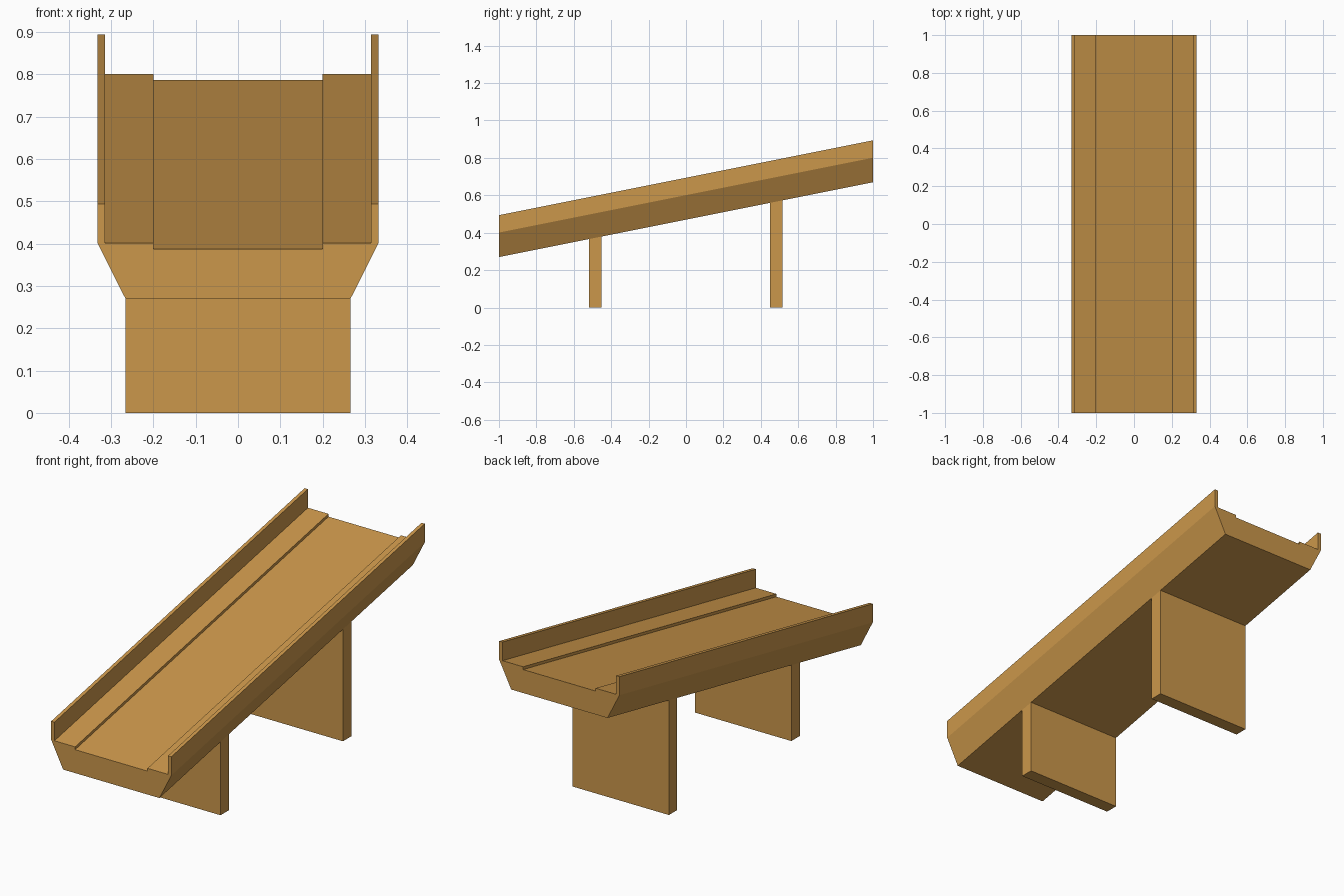
import bpy, bmesh

if "Cube" in bpy.data.objects:
    bpy.data.objects.remove(bpy.data.objects["Cube"])

SLOPE = 0.2  # rise per unit of y

mat = bpy.data.materials.new("tan_concrete")
mat.diffuse_color = (0.6, 0.31, 0.07, 1)
mat.use_nodes = True
mat.node_tree.nodes["Principled BSDF"].inputs["Base Color"].default_value = mat.diffuse_color


def sloped_z(z, y):
    """Height at y of a line that sits at z on the front end."""
    return z + SLOPE * (y + 1)


def loft(name, front, back):
    """Solid between two matching closed rings of points."""
    bm = bmesh.new()
    a = [bm.verts.new(p) for p in front]
    b = [bm.verts.new(p) for p in back]
    bm.faces.new(a)
    bm.faces.new(b[::-1])
    for i in range(len(a)):
        j = (i + 1) % len(a)
        bm.faces.new((a[i], b[i], b[j], a[j]))
    bmesh.ops.recalc_face_normals(bm, faces=bm.faces)
    me = bpy.data.meshes.new(name)
    bm.to_mesh(me)
    bm.free()
    me.materials.append(mat)
    ob = bpy.data.objects.new(name, me)
    bpy.context.collection.objects.link(ob)
    return ob


# Bridge deck: road, kerbs, parapets and tapered underside in one profile
half = [(0.2, 0.387), (0.2, 0.401), (0.314, 0.401), (0.314, 0.494),
        (0.332, 0.494), (0.332, 0.401), (0.266, 0.27)]
profile = half + [(-x, z) for x, z in reversed(half)]
loft("ramp_deck", *[[(x, y, sloped_z(z, y)) for x, z in profile] for y in (-1, 1)])

# Support walls, with tops cut to the slope of the deck underside
for name, y0, y1 in (("front_support", -0.518, -0.452), ("back_support", 0.449, 0.515)):
    loft(name, *[[(-0.266, y, 0), (0.266, y, 0),
                  (0.266, y, sloped_z(0.27, y)), (-0.266, y, sloped_z(0.27, y))]
                 for y in (y0, y1)])
